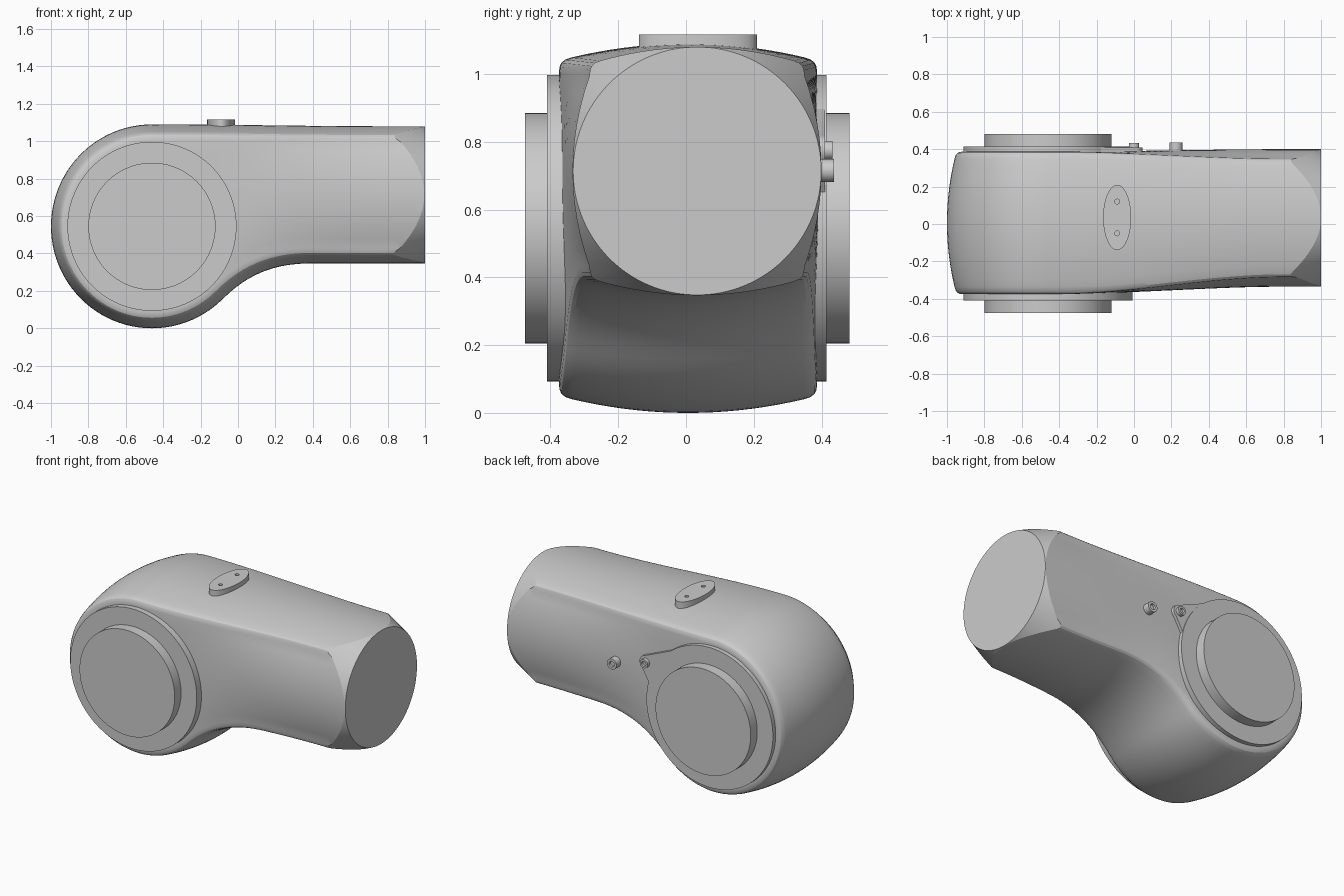
import bpy, bmesh, math
from mathutils import Vector, Matrix

old = bpy.data.objects.get("Cube")
if old:
    bpy.data.objects.remove(old)

grey = bpy.data.materials.new("light grey casing")
grey.use_nodes = True
grey.diffuse_color = (0.6, 0.6, 0.6, 1)
grey.node_tree.nodes["Principled BSDF"].inputs["Base Color"].default_value = (0.6, 0.6, 0.6, 1)


def finish(bm, name):
    bmesh.ops.recalc_face_normals(bm, faces=bm.faces[:])
    mesh = bpy.data.meshes.new(name)
    bm.to_mesh(mesh)
    bm.free()
    mesh.materials.append(grey)
    obj = bpy.data.objects.new(name, mesh)
    bpy.context.collection.objects.link(obj)
    return obj


def activate(obj):
    bpy.ops.object.select_all(action='DESELECT')
    obj.select_set(True)
    bpy.context.view_layer.objects.active = obj


def smooth(obj, degrees=25):
    activate(obj)
    bpy.ops.object.shade_smooth_by_angle(angle=math.radians(degrees))


def rod(name, start, end, r1, r2=None, sides=96, stretch=(1, 1), recess=0):
    """Cylinder or cone between two points, with an optional socket in its end."""
    a, b = Vector(start), Vector(end)
    axis = b - a
    bm = bmesh.new()
    bmesh.ops.create_cone(bm, cap_ends=True, segments=sides, radius1=r1,
                          radius2=r1 if r2 is None else r2, depth=axis.length)
    if recess:
        top = max(bm.faces, key=lambda f: f.calc_center_median().z)
        bmesh.ops.inset_region(bm, faces=[top], thickness=r1 * 0.45)
        walls = bmesh.ops.extrude_discrete_faces(bm, faces=[top])["faces"]
        bmesh.ops.translate(bm, verts=walls[0].verts[:], vec=(0, 0, -recess))
    bmesh.ops.scale(bm, verts=bm.verts[:], vec=(*stretch, 1))
    turn = axis.to_track_quat('Z', 'Y').to_matrix().to_4x4()
    bm.transform(Matrix.Translation((a + b) / 2) @ turn)
    obj = finish(bm, name)
    smooth(obj)
    return obj


def cut(obj, cutter, operation='DIFFERENCE'):
    mod = obj.modifiers.new("cut", 'BOOLEAN')
    mod.operation, mod.solver, mod.object = operation, 'EXACT', cutter
    activate(obj)
    bpy.ops.object.modifier_apply(modifier=mod.name)
    bpy.data.objects.remove(cutter)


# Side outline: a round elbow flowing into a straight tube
CX, CZ, RX, RZ = -0.46, 0.545, 0.54, 0.545
TUBE_Y, TUBE_Z = 0.033, 0.714


def ease(x, a, b):
    u = min(1, max(0, (x - a) / (b - a)))
    return u * u * (3 - 2 * u)


def arc(x):
    return RZ * math.sqrt(max(0, 1 - ((x - CX) / RX) ** 2))


def top_z(x):
    return CZ + arc(x) if x < CX else 1.09 - 0.01 * ease(x, CX, 0.8)


def bottom_z(x):
    if x < -0.08:
        return CZ - arc(x)
    u = min(1, (x + 0.08) / 0.48)
    start = CZ - arc(-0.08)
    return start + (0.347 - start) * u * u * (3 - 2 * u) + 0.48 * u * (1 - u) ** 2


def side_y(x, t):
    k = ease(x, -0.4, 0.8)
    low, high = -0.375 + 0.09 * k, 0.387 - 0.037 * k
    return (low + high) / 2 + t * (high - low) / 2


steps = 24
xs = [CX - RX * math.cos(i / steps * math.pi / 2) for i in range(steps)]
xs += [CX + (1.05 - CX) * i / 44 for i in range(45)]
n = len(xs)
outline = [(x, top_z(x)) for x in reversed(xs)] + [(x, bottom_z(x)) for x in xs[1:]]


def ring(t, inset):
    """Outline pulled inwards by inset, placed at cross position t (-1 to 1)."""
    pts = []
    for i, (x, z) in enumerate(outline):
        p, q = outline[max(i - 1, 0)], outline[min(i + 1, len(outline) - 1)]
        d = Vector((q[0] - p[0], q[1] - p[1])).normalized()
        pts.append(Vector((x - d.y * inset, side_y(x, t), z + d.x * inset)))
    return pts


def add_sheet(bm, rows):
    grid = [[bm.verts.new(p) for p in row] for row in rows]
    for r0, r1 in zip(grid, grid[1:]):
        for i in range(len(r0) - 1):
            bm.faces.new((r0[i], r0[i + 1], r1[i + 1], r1[i]))


# Casing: crowned skin with a small rounded shoulder on both sides
half = [(i / 10, 0.05 * (i / 10) ** 2) for i in range(10)]
half += [(0.95, 0.047), (0.98, 0.056), (0.995, 0.068), (1, 0.085)]
levels = [(-t, d) for t, d in reversed(half[1:])] + half
rings = [ring(t, d) for t, d in levels]
bm = bmesh.new()
add_sheet(bm, rings)

# Casing sides: flat at the elbow, bulging along the tube
for edge, sign in ((rings[0], -1), (rings[-1], 1)):
    columns = []
    for i in range(n):
        a, b = edge[n - 1 - i], edge[n - 1 + i]
        bulge = 0.05 * ease(xs[i], -0.4, 0.8)
        column = []
        for j in range(13):
            s = j / 6 - 1
            p = a.lerp(b, j / 12)
            p.y += sign * bulge * (1 - s * s)
            column.append(p)
        columns.append(column)
    add_sheet(bm, columns)
bmesh.ops.remove_doubles(bm, verts=bm.verts[:], dist=0.0002)
bmesh.ops.holes_fill(bm, edges=[e for e in bm.edges if e.is_boundary], sides=0)
casing = finish(bm, "casing")

# Tapered end and open socket of the tube
cut(casing, rod("taper_cutter", (-1.5, TUBE_Y, TUBE_Z), (1, TUBE_Y, TUBE_Z),
                0.366 + 0.45 * 2.5, 0.366, sides=128), 'INTERSECT')
cut(casing, rod("socket_cutter", (0.94, TUBE_Y, TUBE_Z), (1.1, TUBE_Y, TUBE_Z),
                0.341, sides=128))
smooth(casing, 20)

# Joint flange and raised boss on each side of the elbow
for label, flange_y, boss_y in (("front", -0.41, -0.475), ("back", 0.415, 0.482)):
    inner = math.copysign(0.3, flange_y)
    rod(label + "_flange", (CX, inner, CZ), (CX, flange_y, CZ), 0.452, sides=128)
    rod(label + "_boss", (CX, inner, CZ), (CX, boss_y, CZ), 0.34, sides=128)

# Ear on the back flange, tapering from the rim to a rounded tip
EAR = Vector((0.0, 0.775))
bm = bmesh.new()
shape = [EAR + 0.045 * Vector((math.cos(a), math.sin(a)))
         for a in (math.radians(-50 + 15 * i) for i in range(10))]
shape += [Vector((CX + 0.44 * math.cos(a), CZ + 0.44 * math.sin(a)))
          for a in (math.radians(v) for v in (58, 45, 30, 12))]
face = bm.faces.new([bm.verts.new((p.x, 0.36, p.y)) for p in shape])
up = bmesh.ops.extrude_face_region(bm, geom=[face])["geom"]
bmesh.ops.translate(bm, verts=[v for v in up if isinstance(v, bmesh.types.BMVert)],
                    vec=(0, 0.05, 0))
smooth(finish(bm, "flange_ear"))

# Screws on the back
rod("ear_screw", (EAR.x, 0.37, EAR.y), (EAR.x, 0.432, EAR.y), 0.028, sides=32, recess=0.015)
rod("tube_screw", (0.225, 0.37, 0.715), (0.225, 0.437, 0.715), 0.034, sides=32, recess=0.015)

# Oval pad on top with two holes
pad = rod("top_pad", (-0.09, 0.035, 1.04), (-0.09, 0.035, 1.117), 1, stretch=(0.075, 0.174))
for y in (-0.05, 0.12):
    cut(pad, rod("hole_cutter", (-0.09, y, 1.095), (-0.09, y, 1.2), 0.013, sides=24))
smooth(pad)
